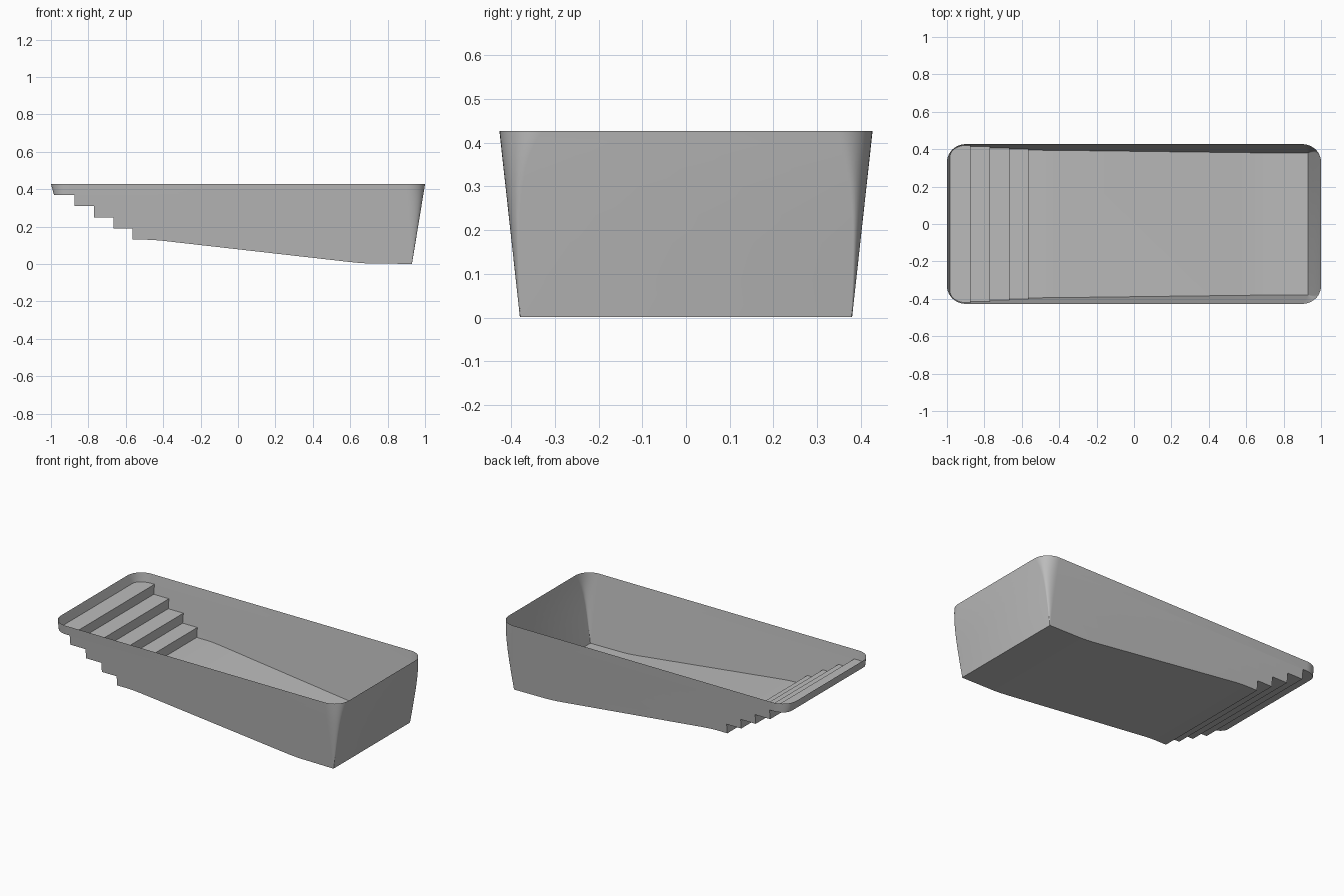
import bpy, bmesh, math

cube = bpy.data.objects.get("Cube")
if cube:
    bpy.data.objects.remove(cube, do_unlink=True)

TOP = 0.427
grey = bpy.data.materials.new("pool grey")
grey.use_nodes = True
colour = (0.5, 0.5, 0.5, 1)
grey.diffuse_color = colour
grey.node_tree.nodes["Principled BSDF"].inputs["Base Color"].default_value = colour


def make_object(name, bm):
    bmesh.ops.recalc_face_normals(bm, faces=bm.faces)
    mesh = bpy.data.meshes.new(name)
    bm.to_mesh(mesh)
    bm.free()
    mesh.materials.append(grey)
    obj = bpy.data.objects.new(name, mesh)
    bpy.context.collection.objects.link(obj)
    return obj


def outline(t, steps=10):
    """Rounded outline at depth fraction t (1 at the rim, 0 at the floor)."""
    right, left, side = 0.93 + 0.07 * t, -0.88 - 0.12 * t, 0.38 + 0.047 * t
    rx = max(0.1 * t, 0.002)
    ry = max(0.04 * t + 0.057 * max(t, 0) ** 5, 0.002)
    points = []
    for x, sx, sy, start in ((right, 1, 1, 0), (left, -1, 1, 90),
                             (left, -1, -1, 180), (right, 1, -1, 270)):
        for i in range(steps + 1):
            a = math.radians(start + 90 * i / steps)
            points.append((x - sx * rx + rx * math.cos(a),
                           sy * (side - ry) + ry * math.sin(a), TOP * t))
    return points


# Tapered basin, lofted through rounded outlines
bm = bmesh.new()
levels = [-0.1, 0, 0.2, 0.4, 0.55, 0.7, 0.8, 0.87, 0.94, 1]
rings = [[bm.verts.new(p) for p in outline(t)] for t in levels]
for low, high in zip(rings, rings[1:]):
    for i in range(len(low)):
        j = (i + 1) % len(low)
        bm.faces.new((low[i], low[j], high[j], high[i]))
bm.faces.new(rings[0])
bm.faces.new(rings[-1])
basin = make_object("pool_shell", bm)

# Side profile with entry steps and sloping floor
profile = [(1.2, 0.6), (-1.2, 0.6), (-1.2, 0.37)]
for i, x in enumerate((-0.875, -0.77, -0.665, -0.563)):
    z = 0.37 - 0.06 * i
    profile += [(x, z), (x, z - 0.06)]
profile += [(-0.49, 0.13), (-0.45, 0.1285), (-0.4, 0.124),
            (0.57, 0.014), (0.62, 0.0085), (0.66, 0.005), (0.7, 0.003),
            (0.9, 0.001), (1.2, 0)]
bm = bmesh.new()
face = bm.faces.new([bm.verts.new((x, -0.6, z)) for x, z in profile])
sweep = bmesh.ops.extrude_face_region(bm, geom=[face])
bmesh.ops.translate(bm, vec=(0, 1.2, 0),
                    verts=[v for v in sweep["geom"] if isinstance(v, bmesh.types.BMVert)])
cutter = make_object("floor_profile", bm)
cutter.hide_render = True

# Trim the basin to the profile
trim = basin.modifiers.new("trim", "BOOLEAN")
trim.operation = "INTERSECT"
trim.solver = "EXACT"
trim.object = cutter
bpy.context.view_layer.objects.active = basin
basin.select_set(True)
cutter.select_set(False)
bpy.ops.object.modifier_apply(modifier=trim.name)
bpy.data.objects.remove(cutter, do_unlink=True)

# Open the top
bm = bmesh.new()
bm.from_mesh(basin.data)
lid = [f for f in bm.faces if all(v.co.z > TOP - 0.001 for v in f.verts)]
bmesh.ops.delete(bm, geom=lid, context="FACES")
bm.to_mesh(basin.data)
bm.free()
bpy.ops.object.shade_smooth_by_angle(angle=math.radians(30))
